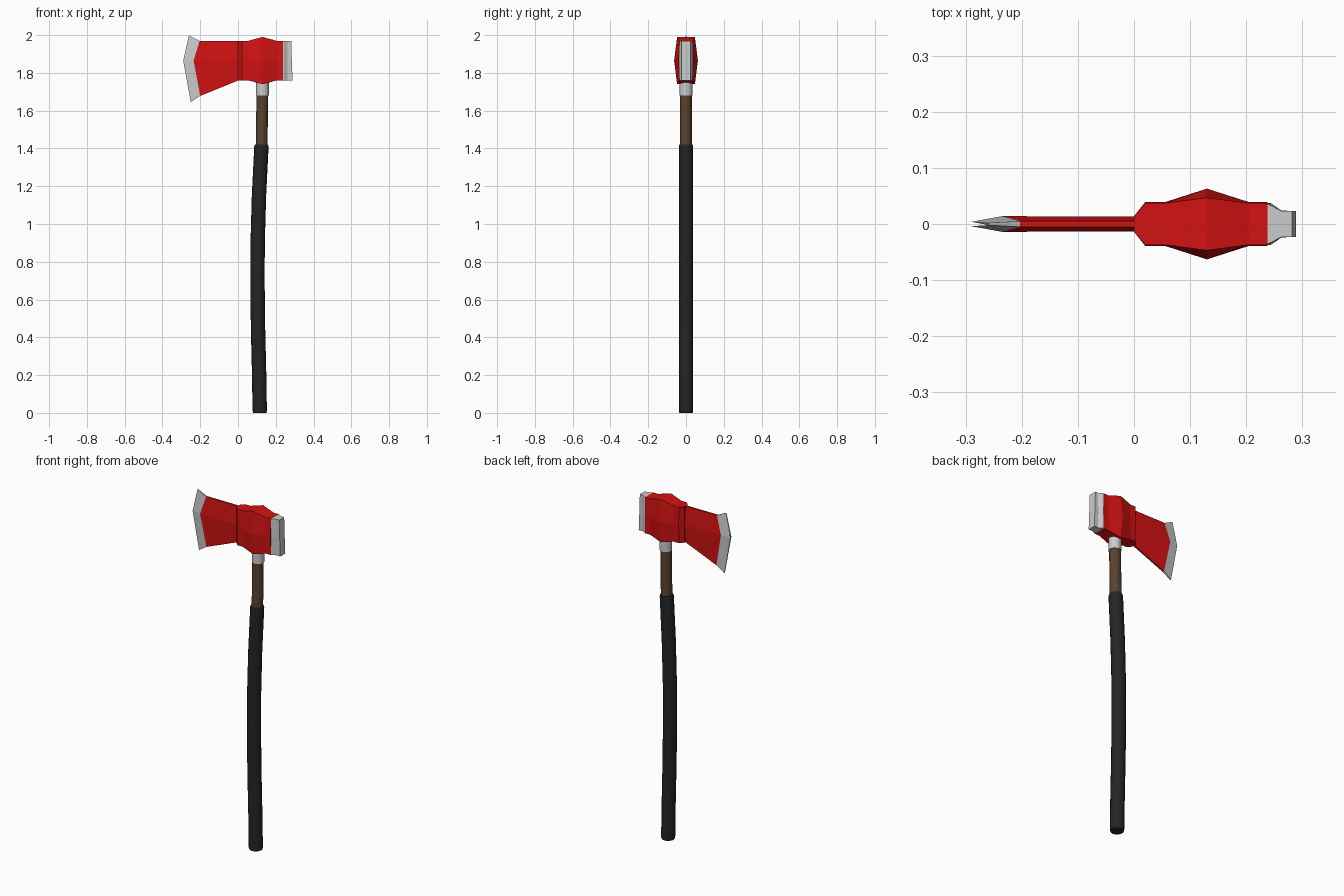
import bpy, bmesh, math

if "Cube" in bpy.data.objects:
    bpy.data.objects.remove(bpy.data.objects["Cube"])


def material(name, rgb):
    m = bpy.data.materials.new(name)
    m.diffuse_color = (*rgb, 1)
    m.use_nodes = True
    m.node_tree.nodes["Principled BSDF"].inputs["Base Color"].default_value = m.diffuse_color
    return m


RED = material("red_paint", (0.65, 0.006, 0.006))
WOOD = material("wood", (0.1, 0.055, 0.03))
RUBBER = material("rubber", (0.018, 0.018, 0.018))


def loft(name, rings, mat=None):
    """Skin closed rings of equal length and cap both ends."""
    bm = bmesh.new()
    loops = [[bm.verts.new(p) for p in ring] for ring in rings]
    n = len(loops[0])
    for a, b in zip(loops, loops[1:]):
        for i in range(n):
            j = (i + 1) % n
            bm.faces.new((a[i], a[j], b[j], b[i]))
    bm.faces.new(loops[0])
    bm.faces.new(loops[-1])
    bmesh.ops.recalc_face_normals(bm, faces=bm.faces)
    me = bpy.data.meshes.new(name)
    bm.to_mesh(me)
    bm.free()
    ob = bpy.data.objects.new(name, me)
    bpy.context.collection.objects.link(ob)
    if mat:
        me.materials.append(mat)
    return ob


def hexagon(top, mid, bottom):
    """Mirrored section from three (x, half width, z) points."""
    half = [top, mid, bottom]
    return [(x, y, z) for x, y, z in half] + [(x, -y, z) for x, y, z in reversed(half)]


def upright(x, y_edge, y_mid, z0=1.76, z1=1.97):
    return hexagon((x, y_edge, z1), (x, y_mid, 1.865), (x, y_edge, z0))


def circle(x, z, r, n=16):
    return [(x + r * math.cos(2 * math.pi * i / n), r * math.sin(2 * math.pi * i / n), z)
            for i in range(n)]


# Handle: curved grip, bare wood neck and metal collar
grip = [(0.115, 0, 0.035), (0.115, 0.01, 0.038), (0.112, 0.2, 0.038), (0.106, 0.45, 0.038),
        (0.103, 0.7, 0.038), (0.104, 0.9, 0.038), (0.111, 1.15, 0.038),
        (0.124, 1.41, 0.038), (0.124, 1.42, 0.035)]
loft("handle_grip", [circle(*p) for p in grip], RUBBER)
loft("handle_neck", [circle(0.125, 1.40, 0.031), circle(0.129, 1.70, 0.031)], WOOD)
loft("collar", [circle(0.13, 1.68, 0.034), circle(0.13, 1.78, 0.034)])

# Head body around the handle eye
loft("head_body", [
    upright(0.0, 0.014, 0.014),
    upright(0.02, 0.037, 0.039),
    upright(0.055, 0.037, 0.039),
    upright(0.13, 0.047, 0.063, 1.74, 1.99),
    upright(0.205, 0.037, 0.039),
    upright(0.238, 0.037, 0.039)], RED)

# Blade cheek and ground cutting edge share one section
cheek_end = hexagon((-0.203, 0.005, 1.97), (-0.235, 0.014, 1.865), (-0.2, 0.005, 1.678))
loft("blade_cheek", [upright(0.002, 0.005, 0.013), cheek_end], RED)
loft("cutting_edge", [
    cheek_end,
    hexagon((-0.26, 0.002, 1.998), (-0.29, 0.004, 1.865), (-0.25, 0.002, 1.645))])

# Hammer poll at the back
loft("hammer_poll", [
    upright(0.236, 0.036, 0.038),
    upright(0.244, 0.033, 0.037),
    upright(0.263, 0.023, 0.024),
    hexagon((0.282, 0.023, 1.97), (0.285, 0.023, 1.865), (0.289, 0.023, 1.76))])
